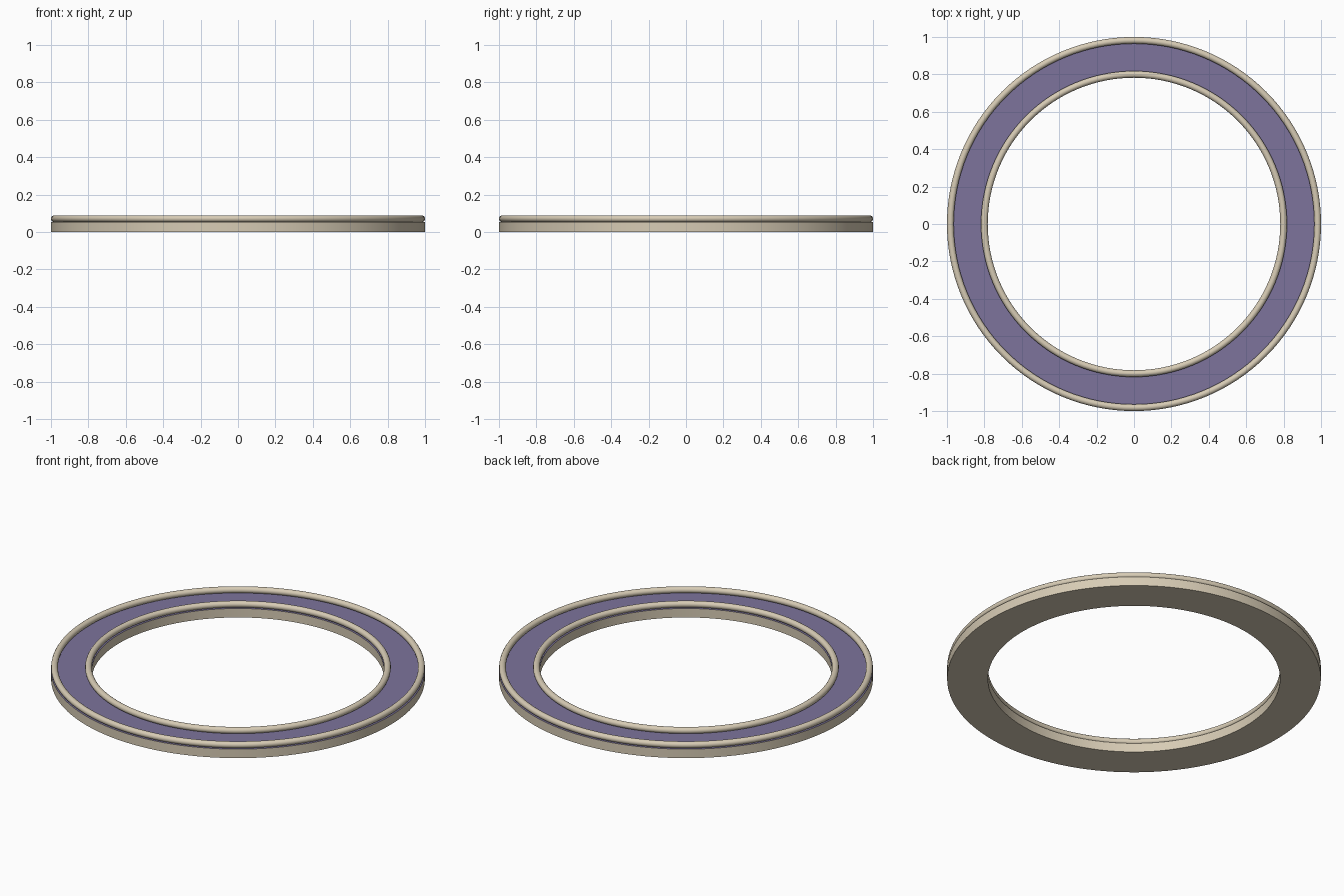
import bpy, bmesh, math

if "Cube" in bpy.data.objects:
    bpy.data.objects.remove(bpy.data.objects["Cube"])

SEG = 128
OUTER, INNER = 1.0, 0.782
BASE_TOP = 0.053
BEAD = 0.018


def material(name, rgba):
    m = bpy.data.materials.new(name)
    m.diffuse_color = rgba
    m.use_nodes = True
    m.node_tree.nodes["Principled BSDF"].inputs["Base Color"].default_value = m.diffuse_color
    return m


def lathe(name, profile, closed, mat):
    """Spin an (r, z) profile around the z axis."""
    bm = bmesh.new()
    rings = []
    for i in range(SEG):
        a = 2 * math.pi * i / SEG
        rings.append([bm.verts.new((r * math.cos(a), r * math.sin(a), z)) for r, z in profile])
    n = len(profile)
    for i in range(SEG):
        a, b = rings[i], rings[(i + 1) % SEG]
        for j in range(n if closed else n - 1):
            k = (j + 1) % n
            bm.faces.new((a[j], b[j], b[k], a[k]))
    mesh = bpy.data.meshes.new(name)
    bm.to_mesh(mesh)
    bm.free()
    ob = bpy.data.objects.new(name, mesh)
    bpy.context.collection.objects.link(ob)
    mesh.materials.append(mat)
    bpy.context.view_layer.objects.active = ob
    ob.select_set(True)
    bpy.ops.object.shade_smooth_by_angle(angle=math.radians(35))
    ob.select_set(False)
    return ob


beige = material("beige", (0.68, 0.60, 0.46, 1.0))
violet = material("violet_glass", (0.205, 0.174, 0.332, 0.8))

# Base channel: inner wall, underside and outer wall, open at the top
lathe("base_ring", [(INNER, BASE_TOP), (INNER, 0), (OUTER, 0), (OUTER, BASE_TOP)], False, beige)

# Tinted panel closing the channel
lathe("tinted_panel", [(OUTER, BASE_TOP), (INNER, BASE_TOP)], False, violet)

# Rounded beads along both edges
for name, radius in (("outer_bead", OUTER - BEAD), ("inner_bead", INNER + BEAD)):
    circle = [(radius + BEAD * math.cos(t), BASE_TOP + BEAD + BEAD * math.sin(t))
              for t in (2 * math.pi * k / 16 for k in range(16))]
    lathe(name, circle, True, beige)
